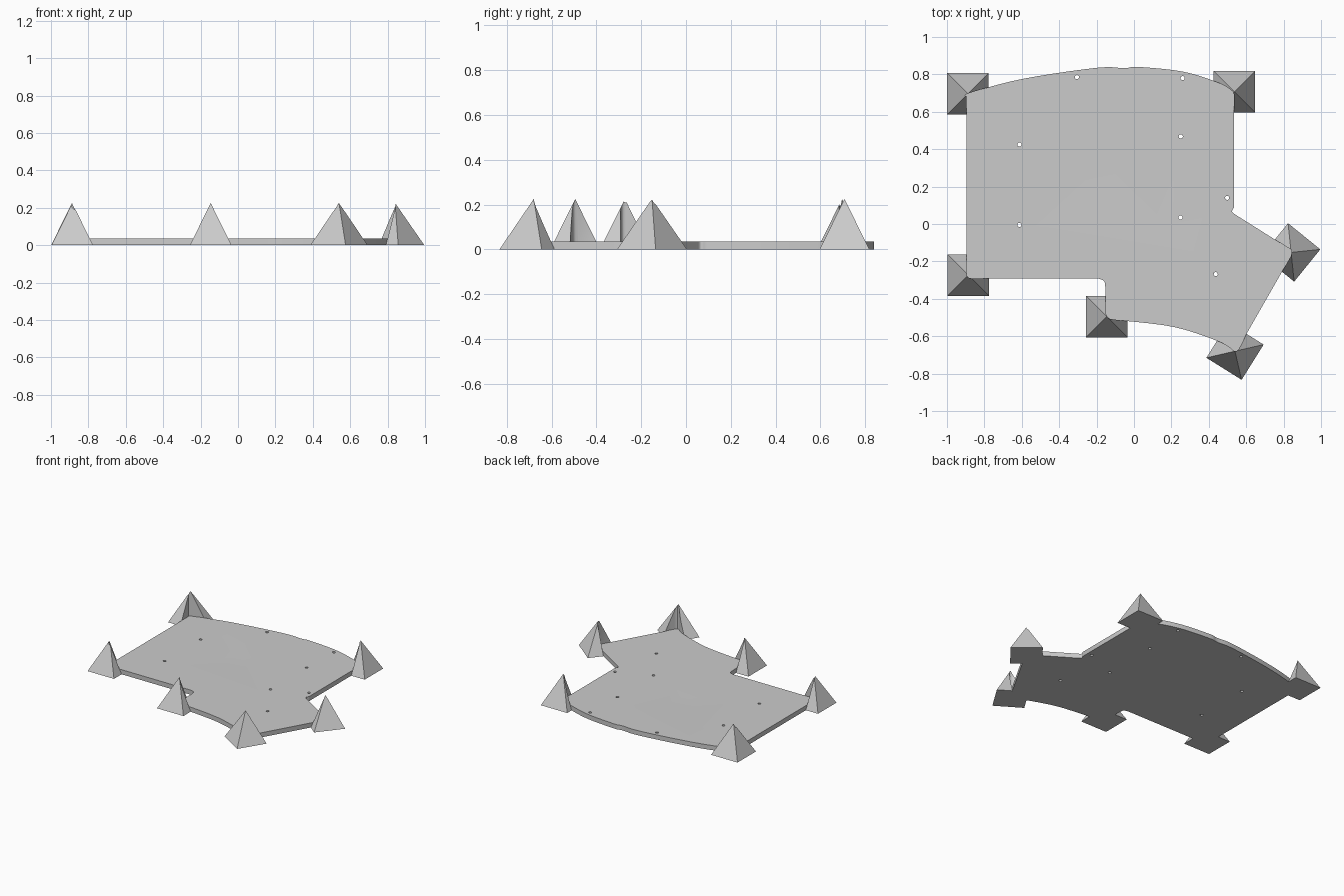
import bpy
import bmesh
import math
from mathutils import Vector, Matrix

if "Cube" in bpy.data.objects:
    bpy.data.objects.remove(bpy.data.objects["Cube"], do_unlink=True)

THICKNESS = 0.035
PEAK = 0.225
BASE = 0.222

# One plain grey for the whole model
grey = bpy.data.materials.new("light_grey")
grey.use_nodes = True
colour = (0.6, 0.6, 0.6, 1)
grey.diffuse_color = colour
grey.node_tree.nodes["Principled BSDF"].inputs["Base Color"].default_value = colour


def make_object(name, bm):
    bmesh.ops.recalc_face_normals(bm, faces=bm.faces)
    mesh = bpy.data.meshes.new(name)
    bm.to_mesh(mesh)
    bm.free()
    obj = bpy.data.objects.new(name, mesh)
    obj.data.materials.append(grey)
    bpy.context.collection.objects.link(obj)
    return obj


def smooth_path(points, steps=5):
    """Catmull-Rom curve through the points, leaving out the last one."""
    pts = [Vector(p) for p in points]
    pts = [2 * pts[0] - pts[1]] + pts + [2 * pts[-1] - pts[-2]]
    path = []
    for a, b, c, d in zip(pts, pts[1:], pts[2:], pts[3:]):
        for i in range(steps):
            t = i / steps
            path.append(b + (c - a) * t / 2
                        + (2 * a - 5 * b + 4 * c - d) * t * t / 2
                        + (3 * b - a - 3 * c + d) * t ** 3 / 2)
    return path


def loft(name, rings):
    """Closed solid skinned through (outline, height) rings."""
    bm = bmesh.new()
    loops = [[bm.verts.new((x, y, z)) for x, y in outline] for outline, z in rings]
    for low, high in zip(loops, loops[1:]):
        for i in range(len(low)):
            bm.faces.new((low[i - 1], low[i], high[i], high[i - 1]))
    bm.faces.new(loops[0])
    bm.faces.new(loops[-1])
    return make_object(name, bm)


def rectangle(left, right, front, back):
    return [(left, front), (right, front), (right, back), (left, back)]


def finish(obj):
    bpy.ops.object.select_all(action="DESELECT")
    obj.select_set(True)
    bpy.context.view_layer.objects.active = obj
    bpy.ops.object.shade_smooth_by_angle(angle=math.radians(30))


def cut(obj, cutter):
    bpy.context.view_layer.objects.active = obj
    mod = obj.modifiers.new("cut", "BOOLEAN")
    mod.operation = "DIFFERENCE"
    mod.solver = "EXACT"
    mod.object = cutter
    bpy.ops.object.modifier_apply(modifier=mod.name)


def discard(obj):
    bpy.data.objects.remove(obj, do_unlink=True)


# Plate outline, clockwise from the back right corner
back_edge = [(-.895, .68), (-.88, .7), (-.6, .775), (-.2, .835), (-.05, .833),
             (.02, .84), (.26, .815), (.44, .76), (.52, .715), (.535, .69)]
notch = [(.535, .09), (.525, .065), (.55, .045)]
left_corner = [(.82, -.125), (.842, -.14), (.84, -.17)]
front_edge = [(.6, -.59), (.57, -.65), (.54, -.68), (.47, -.635), (.22, -.552),
              (-.08, -.514), (-.135, -.503), (-.15, -.48)]
inner_corner = [(-.153, -.34), (-.16, -.305), (-.19, -.292)]
right_corner = [(-.865, -.292), (-.89, -.282), (-.895, -.255)]
outline = []
for part in (back_edge, notch, left_corner, front_edge, inner_corner, right_corner):
    outline += smooth_path(part) + [Vector(part[-1])]

# Flat base plate
plate = loft("base_plate", [(outline, 0), (outline, THICKNESS)])

# Shallow hipped hollow in the top
rim = rectangle(-.54, .18, -.02, .55)
floor = rectangle(-.26, -.1, .2, .33)
hollow = loft("hollow_cutter", [(floor, THICKNESS - .005), (rim, THICKNESS), (rim, .1)])
cut(plate, hollow)
discard(hollow)

# Small round holes through the plate
holes = [(-.305, .785), (.26, .78), (.25, .468), (.498, .14),
         (.248, .035), (-.613, .425), (-.613, -.005), (.437, -.268)]
bm = bmesh.new()
for x, y in holes:
    bmesh.ops.create_cone(bm, cap_ends=True, segments=16, radius1=.011, radius2=.011,
                          depth=.2, matrix=Matrix.Translation((x, y, 0)))
drill = make_object("drill_cutter", bm)
cut(plate, drill)
discard(drill)
finish(plate)

# Corner pyramids, cut away above the plate outline
pyramids = {
    "back_right_pyramid": (-.888, .697, 0),
    "back_left_pyramid": (.537, .708, 0),
    "front_right_pyramid": (-.886, -.273, 0),
    "front_middle_pyramid": (-.146, -.495, 0),
    "front_left_pyramid": (.54, -.68, -32),
    "left_pyramid": (.84, -.152, -39),
}
wall = loft("outline_cutter", [(outline, -.1), (outline, .4)])
for name, (x, y, turn) in pyramids.items():
    bm = bmesh.new()
    place = Matrix.Translation((x, y, PEAK / 2)) @ Matrix.Rotation(math.radians(turn + 45), 4, "Z")
    bmesh.ops.create_cone(bm, cap_ends=True, segments=4, radius1=BASE / math.sqrt(2),
                          radius2=0, depth=PEAK, matrix=place)
    pyramid = make_object(name, bm)
    cut(pyramid, wall)
    finish(pyramid)
discard(wall)
